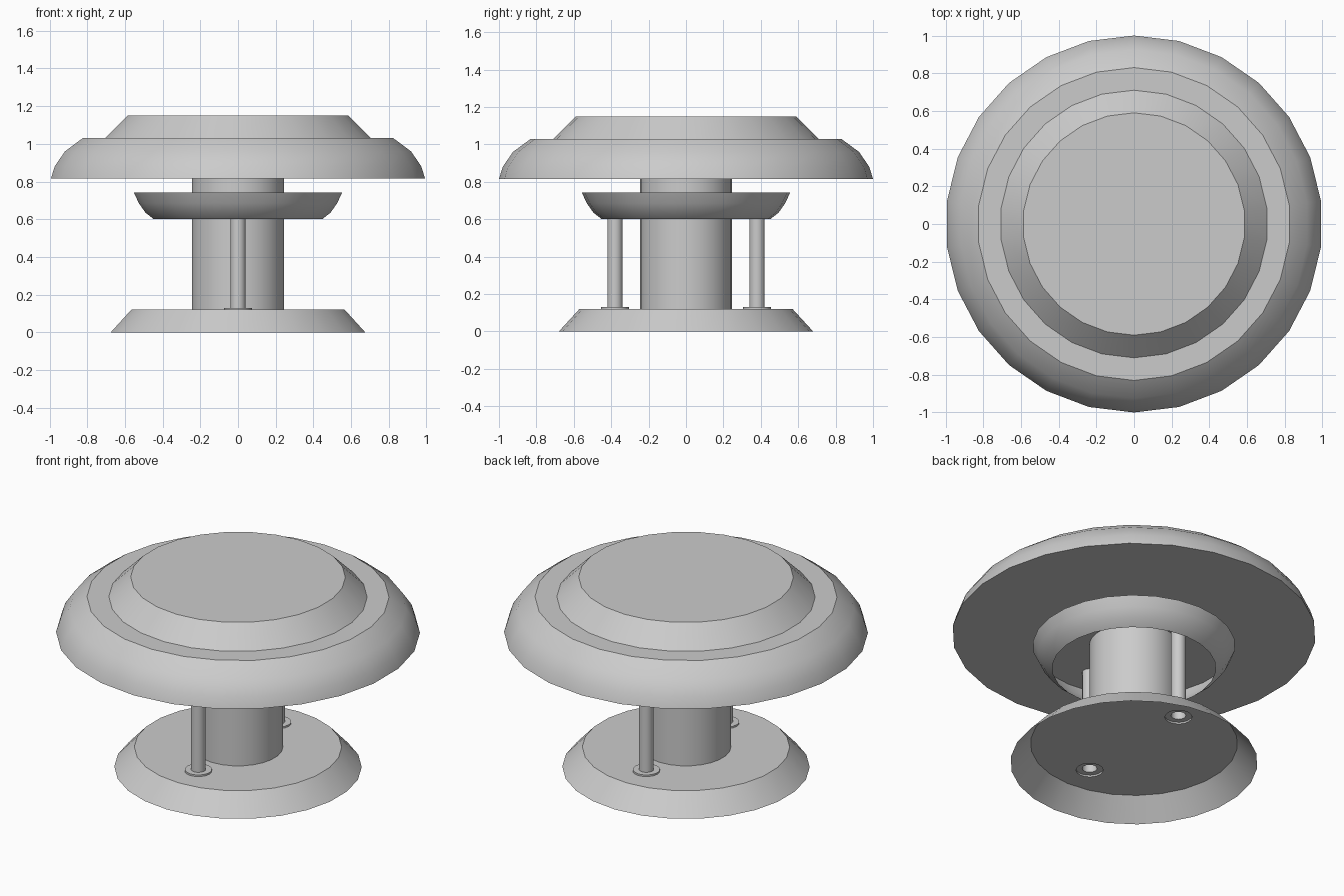
import bpy, bmesh, math
from mathutils import Vector

if "Cube" in bpy.data.objects:
    bpy.data.objects.remove(bpy.data.objects["Cube"])

SIDES = 26


def ring(bm, r, z, n, centre=(0, 0)):
    """Circle of vertices with one vertex on the +y axis."""
    return [bm.verts.new((centre[0] + r * math.sin(2 * math.pi * k / n),
                          centre[1] + r * math.cos(2 * math.pi * k / n), z))
            for k in range(n)]


def skin(bm, profile, n, centre=(0, 0)):
    """Surface of revolution through (radius, height) points."""
    rings = [ring(bm, r, z, n, centre) for r, z in profile]
    for a, b in zip(rings, rings[1:]):
        for k in range(n):
            j = (k + 1) % n
            bm.faces.new((a[j], a[k], b[k], b[j]))
    return rings


def finish(bm, name):
    me = bpy.data.meshes.new(name)
    bm.to_mesh(me)
    bm.free()
    me.shade_smooth()
    me.set_sharp_from_angle(angle=math.radians(30))
    ob = bpy.data.objects.new(name, me)
    bpy.context.collection.objects.link(ob)
    return ob


def lathe(name, profile, n=SIDES, centre=(0, 0), bottom=False, top=False):
    bm = bmesh.new()
    rings = skin(bm, profile, n, centre)
    if bottom:
        bm.faces.new(rings[0])
    if top:
        bm.faces.new(rings[-1][::-1])
    return finish(bm, name)


POSTS = {"front_post": (0, -0.38), "back_post": (0, 0.38)}

# Hollow base: open underneath, flat top with a hole at each post
bm = bmesh.new()
outer = skin(bm, [(0.68, 0), (0.57, 0.12)], SIDES)[-1]
loops = [outer] + [ring(bm, 0.075, 0.12, 16, c) for c in POSTS.values()]
edges = []
for loop in loops:
    for a, b in zip(loop, loop[1:] + loop[:1]):
        edges.append(bm.edges.get((a, b)) or bm.edges.new((a, b)))
bmesh.ops.triangle_fill(bm, edges=edges, use_beauty=True, use_dissolve=False,
                        normal=Vector((0, 0, 1)))
finish(bm, "base")

# Central column
lathe("column", [(0.247, 0.12), (0.247, 0.815)])

# Hollow posts with a washer foot
for name, c in POSTS.items():
    lathe(name, [(0.075, 0.12), (0.075, 0.13), (0.041, 0.13), (0.041, 0.74)], 16, c)

# Collar, open underneath
lathe("collar", [(0.45, 0.6), (0.495, 0.635), (0.53, 0.685), (0.557, 0.742)], top=True)

# Domed cap
lathe("dome", [(1.0, 0.815), (0.98, 0.88), (0.925, 0.96), (0.83, 1.03), (0.71, 1.03)],
      bottom=True)

# Raised lid on the cap
lathe("lid", [(0.71, 1.03), (0.59, 1.15)], top=True)
